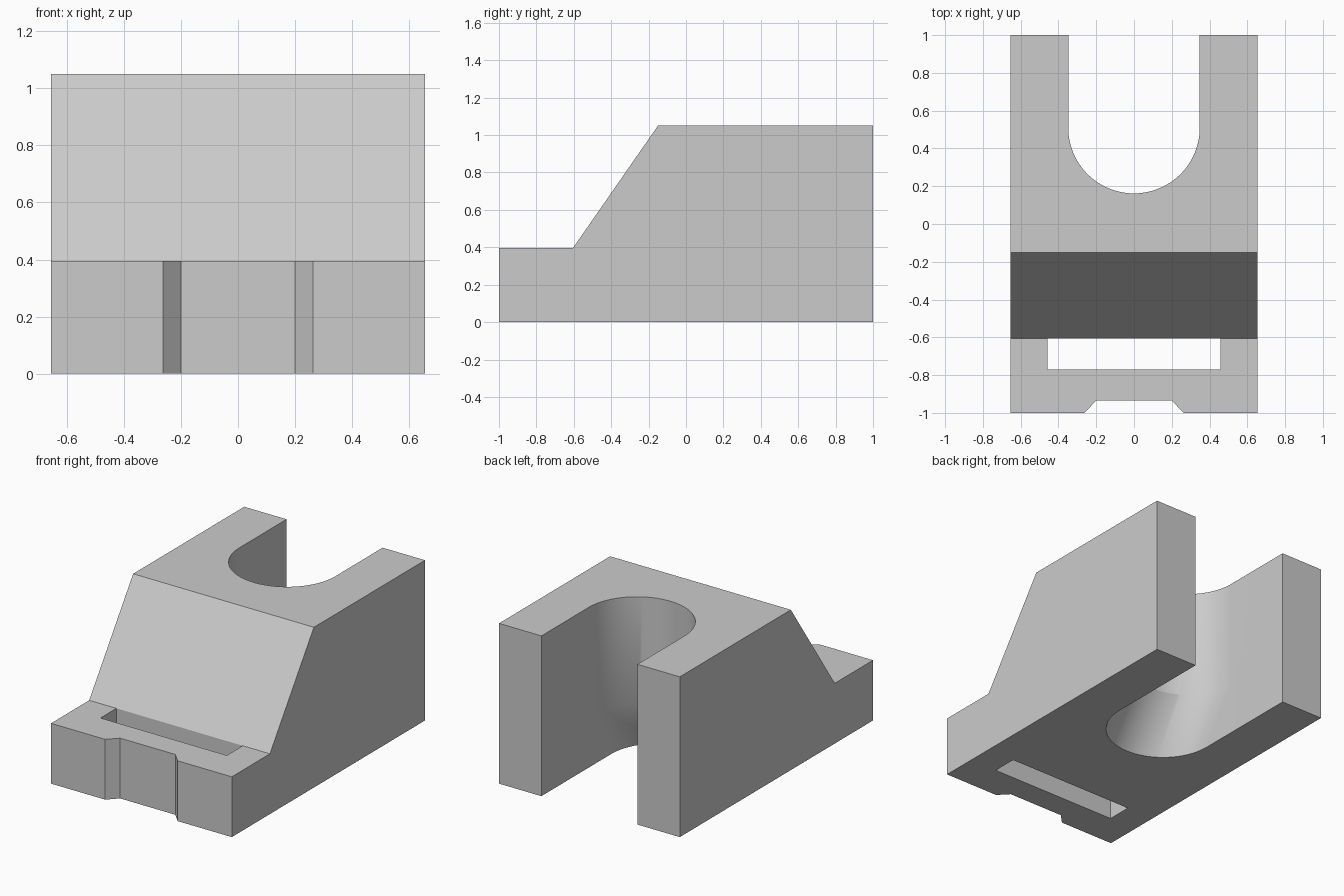
import bpy, bmesh
from math import pi, cos, sin, radians

cube = bpy.data.objects.get("Cube")
if cube:
    bpy.data.objects.remove(cube, do_unlink=True)

grey = bpy.data.materials.new("plain grey")
grey.use_nodes = True
grey.diffuse_color = (0.6, 0.6, 0.6, 1)
grey.node_tree.nodes["Principled BSDF"].inputs["Base Color"].default_value = grey.diffuse_color

HALF_WIDTH, TOP = 0.655, 1.05
STEP_Z, STEP_Y, RIDGE_Y = 0.395, -0.605, -0.15
RADIUS, CENTRE_Y = 0.348, 0.51
BEND_Z, LEAN = 0.34, 0.69   # the bore leans forward below the bend, parallel to the front slope


def loft(name, rings):
    """Closed solid through rings of equal point count."""
    bm = bmesh.new()
    loops = [[bm.verts.new(p) for p in ring] for ring in rings]
    for a, b in zip(loops, loops[1:]):
        for i in range(len(a)):
            j = (i + 1) % len(a)
            bm.faces.new((a[i], a[j], b[j], b[i]))
    bm.faces.new(loops[0])
    bm.faces.new(loops[-1])
    bmesh.ops.recalc_face_normals(bm, faces=bm.faces)
    mesh = bpy.data.meshes.new(name)
    bm.to_mesh(mesh)
    bm.free()
    mesh.materials.append(grey)
    obj = bpy.data.objects.new(name, mesh)
    bpy.context.collection.objects.link(obj)
    return obj


def prism(name, outline):
    """Vertical cutter that passes right through the block."""
    return loft(name, [[(x, y, z) for x, y in outline] for z in (-0.1, TOP + 0.1)])


# Block: side profile extruded across the width
profile = [(-1, 0), (1, 0), (1, TOP), (RIDGE_Y, TOP), (STEP_Y, STEP_Z), (-1, STEP_Z)]
block = loft("wedge_block", [[(x, y, z) for y, z in profile] for x in (-HALF_WIDTH, HALF_WIDTH)])


# Open-backed bore: upright above, leaning forward at the bottom
def bore_ring(z):
    shift = LEAN * min(0, z - BEND_Z)
    arc = [(RADIUS * cos(a), CENTRE_Y + shift + RADIUS * sin(a), z)
           for a in (pi + pi * i / 48 for i in range(49))]
    return [(-RADIUS, 1.2, z)] + arc + [(RADIUS, 1.2, z)]


cutters = [
    loft("bore_cutter", [bore_ring(z) for z in (-0.1, BEND_Z, TOP + 0.1)]),
    prism("strap_slot_cutter", [(-0.458, -0.77), (0.458, -0.77), (0.458, STEP_Y), (-0.458, STEP_Y)]),
    prism("front_notch_cutter", [(-0.326, -1.065), (0.326, -1.065), (0.2, -0.935), (-0.2, -0.935)]),
]

# Cut the block
bpy.context.view_layer.objects.active = block
for cutter in cutters:
    cutter.hide_render = True
    mod = block.modifiers.new(cutter.name, "BOOLEAN")
    mod.operation, mod.solver, mod.object = "DIFFERENCE", "EXACT", cutter
    bpy.ops.object.modifier_apply(modifier=mod.name)
    bpy.data.objects.remove(cutter, do_unlink=True)

# Smooth bore, sharp block edges
bpy.ops.object.select_all(action="DESELECT")
block.select_set(True)
bpy.ops.object.shade_smooth_by_angle(angle=radians(30))
